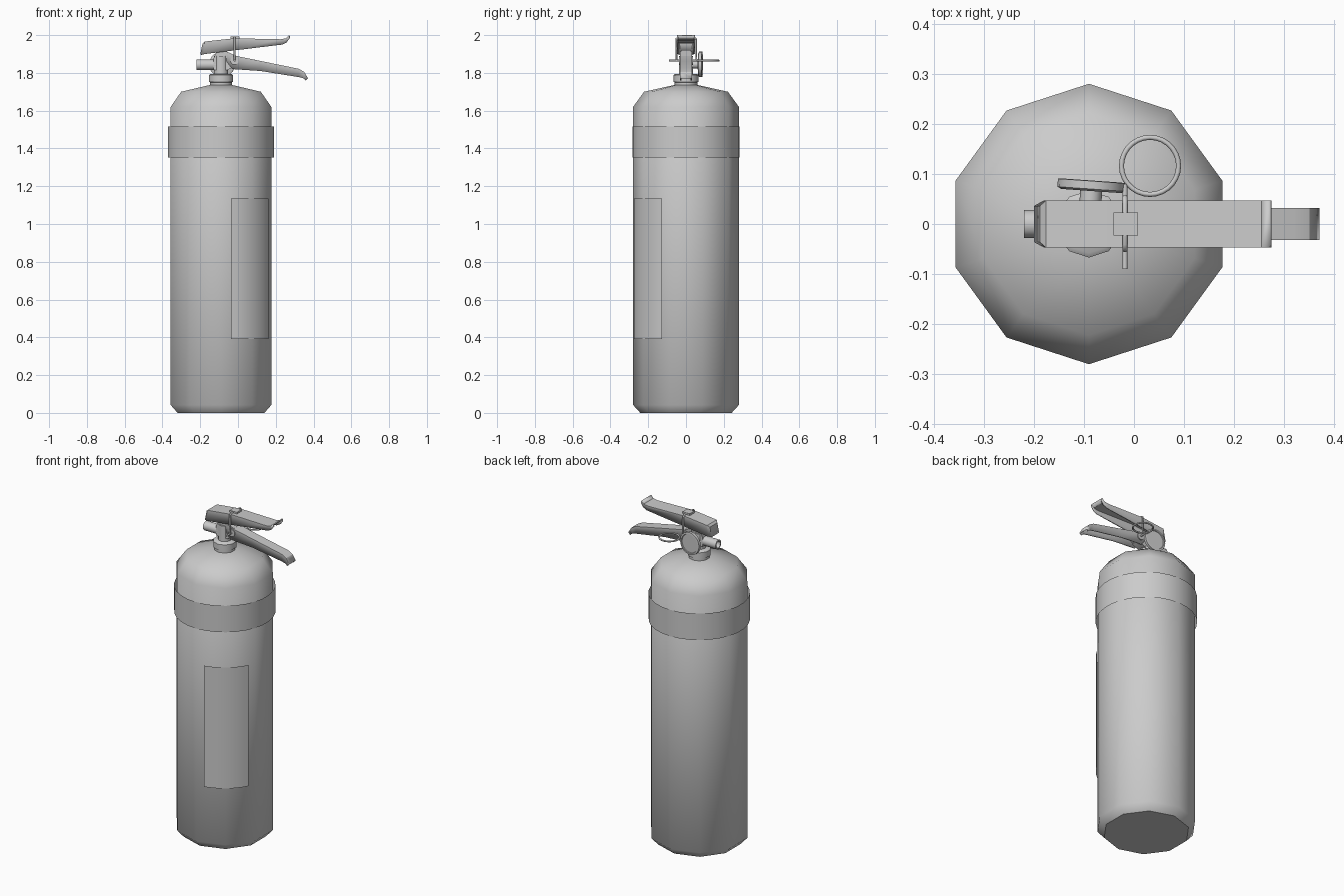
import bpy, bmesh
from math import radians, cos, sin, pi
from mathutils import Matrix, Vector

if "Cube" in bpy.data.objects:
    bpy.data.objects.remove(bpy.data.objects["Cube"])

CX = -0.09   # cylinder axis


def finish(name, bm, thick=0, smooth=45, fix=True):
    if fix:
        bmesh.ops.recalc_face_normals(bm, faces=bm.faces)
    me = bpy.data.meshes.new(name)
    bm.to_mesh(me)
    bm.free()
    ob = bpy.data.objects.new(name, me)
    bpy.context.collection.objects.link(ob)
    if thick:
        m = ob.modifiers.new("thickness", 'SOLIDIFY')
        m.thickness = thick
        m.offset = -1
    bpy.ops.object.select_all(action='DESELECT')
    ob.select_set(True)
    bpy.context.view_layer.objects.active = ob
    bpy.ops.object.shade_smooth_by_angle(angle=radians(smooth))
    return ob


def lathe(name, profile, n, origin, matrix=None, start=90, sweep=360, caps=True):
    """Revolve (radius, height) pairs round z, then orient and place."""
    bm = bmesh.new()
    full = sweep == 360
    count = n if full else n + 1
    rings = [[bm.verts.new((r * cos(radians(start + sweep * i / n)),
                            r * sin(radians(start + sweep * i / n)), z))
              for i in range(count)] for r, z in profile]
    for a, b in zip(rings, rings[1:]):
        for i in range(n):
            j = (i + 1) % count
            bm.faces.new((a[i], a[j], b[j], b[i]))
    if caps:
        bm.faces.new(rings[0])
        bm.faces.new(rings[-1])
    bm.transform(Matrix.Translation(origin) @ (matrix or Matrix()))
    return finish(name, bm, fix=caps)


def channel(name, stations, thick):
    """Downward-open lever from (x_bottom, z_bottom, x_top, z_top, half_width)."""
    bm = bmesh.new()
    rows = [[bm.verts.new(p) for p in ((xb, -w, zb), (xt, -w, zt), (xt, w, zt), (xb, w, zb))]
            for xb, zb, xt, zt, w in stations]
    for a, b in zip(rows, rows[1:]):
        for i in range(3):
            bm.faces.new((a[i], b[i], b[i + 1], a[i + 1]))
    bm.faces.new(rows[0])
    return finish(name, bm, thick, 30)


def prism(name, outline, w):
    """Extrude an xz outline symmetrically in y."""
    bm = bmesh.new()
    f = bm.faces.new([bm.verts.new((x, -w, z)) for x, z in outline])
    ext = bmesh.ops.extrude_face_region(bm, geom=[f])
    bmesh.ops.translate(bm, vec=(0, 2 * w, 0),
                        verts=[v for v in ext['geom'] if isinstance(v, bmesh.types.BMVert)])
    return finish(name, bm, 0, 30)


def wire(name, pts, r, cyclic=False):
    cu = bpy.data.curves.new(name, 'CURVE')
    cu.dimensions = '3D'
    cu.bevel_depth = r
    cu.bevel_resolution = 2
    cu.use_fill_caps = True
    sp = cu.splines.new('POLY')
    sp.points.add(len(pts) - 1)
    for p, c in zip(sp.points, pts):
        p.co = (*c, 1)
    sp.use_cyclic_u = cyclic
    ob = bpy.data.objects.new(name, cu)
    bpy.context.collection.objects.link(ob)
    return ob


TO_Y = Matrix.Rotation(radians(-90), 4, 'X')   # z axis -> +y
TO_NEG_X = Matrix.Rotation(radians(-90), 4, 'Y')   # z axis -> -x
AXIS = Vector((CX, 0, 0))

# ten-sided pressure cylinder
lathe("cylinder_body", [(.242, 0), (.28, .042), (.28, 1.62), (.222, 1.70), (.066, 1.735)], 10, AXIS)
# thin strap and label sheets wrapped round the body
lathe("body_band", [(.283, 1.352), (.283, 1.515)], 30, AXIS, caps=False)
lathe("front_label", [(.2815, .39), (.2815, 1.135)], 10, AXIS, start=-79, sweep=52, caps=False)

# collar and valve
lathe("neck_collar", [(.06, 1.72), (.06, 1.75), (.067, 1.752), (.067, 1.788), (.058, 1.795)], 10, AXIS)
lathe("valve_stem", [(.038, 1.78), (.038, 1.89)], 12, AXIS)
prism("valve_block", [(-.13, 1.815), (-.055, 1.815), (-.01, 1.84), (-.01, 1.89),
                      (-.075, 1.92), (-.115, 1.91), (-.13, 1.875)], .027)

# hollow hose outlet
lathe("outlet_nozzle", [(.028, 0), (.028, .12), (.02, .12), (.02, .03)], 12,
      Vector((-.10, 0, 1.843)), TO_NEG_X)

# upper and lower levers
channel("upper_lever", [(-.2, 1.897, -.188, 1.955, .036), (-.18, 1.9, -.176, 1.966, .047),
                        (-.02, 1.919, -.02, 1.983, .047), (.235, 1.95, .225, 1.978, .047),
                        (.258, 1.962, .255, 1.983, .047), (.275, 1.985, .27, 2.0, .047)], .008)
channel("lower_lever", [(-.06, 1.86, -.06, 1.912, .033), (-.03, 1.82, -.02, 1.892, .033),
                        (.12, 1.81, .12, 1.863, .032), (.32, 1.778, .32, 1.822, .032),
                        (.345, 1.772, .35, 1.806, .032), (.358, 1.76, .37, 1.772, .032)], .007)

# pressure gauge on the back, turned slightly
turn = Matrix.Rotation(radians(-4), 4, 'Z') @ TO_Y
lathe("gauge_stem", [(.022, -.02), (.022, .075)], 12, Vector((CX, 0, 1.845)), turn)
lathe("gauge_dial", [(.06, .066), (.068, .07), (.068, .086), (.058, .087), (.056, .083)], 20,
      Vector((CX, 0, 1.845)), turn)

# safety pin with its boss and pull ring
PX, PZ = -.018, 1.865
lathe("pin_boss", [(.022, -.038), (.022, .038)], 14, Vector((PX, 0, PZ)), TO_Y)
wire("safety_pin", [(PX, -.09, PZ), (PX, .08, PZ)], .005)
wire("pull_ring", [(.032 + .057 * cos(2 * pi * i / 28), .116 + .057 * sin(2 * pi * i / 28), PZ)
                   for i in range(28)], .005, True)

# tamper seal looped from the pin over the upper lever
wire("seal_loop", [(PX, -.05, PZ), (PX, -.052, 1.98), (PX, -.04, 1.988),
                   (PX, .04, 1.988), (PX, .054, 1.98), (PX, .054, PZ)], .005)
prism("seal_clip", [(-.041, 1.978), (.008, 1.98), (.008, 1.993), (-.041, 1.993)], .023)
